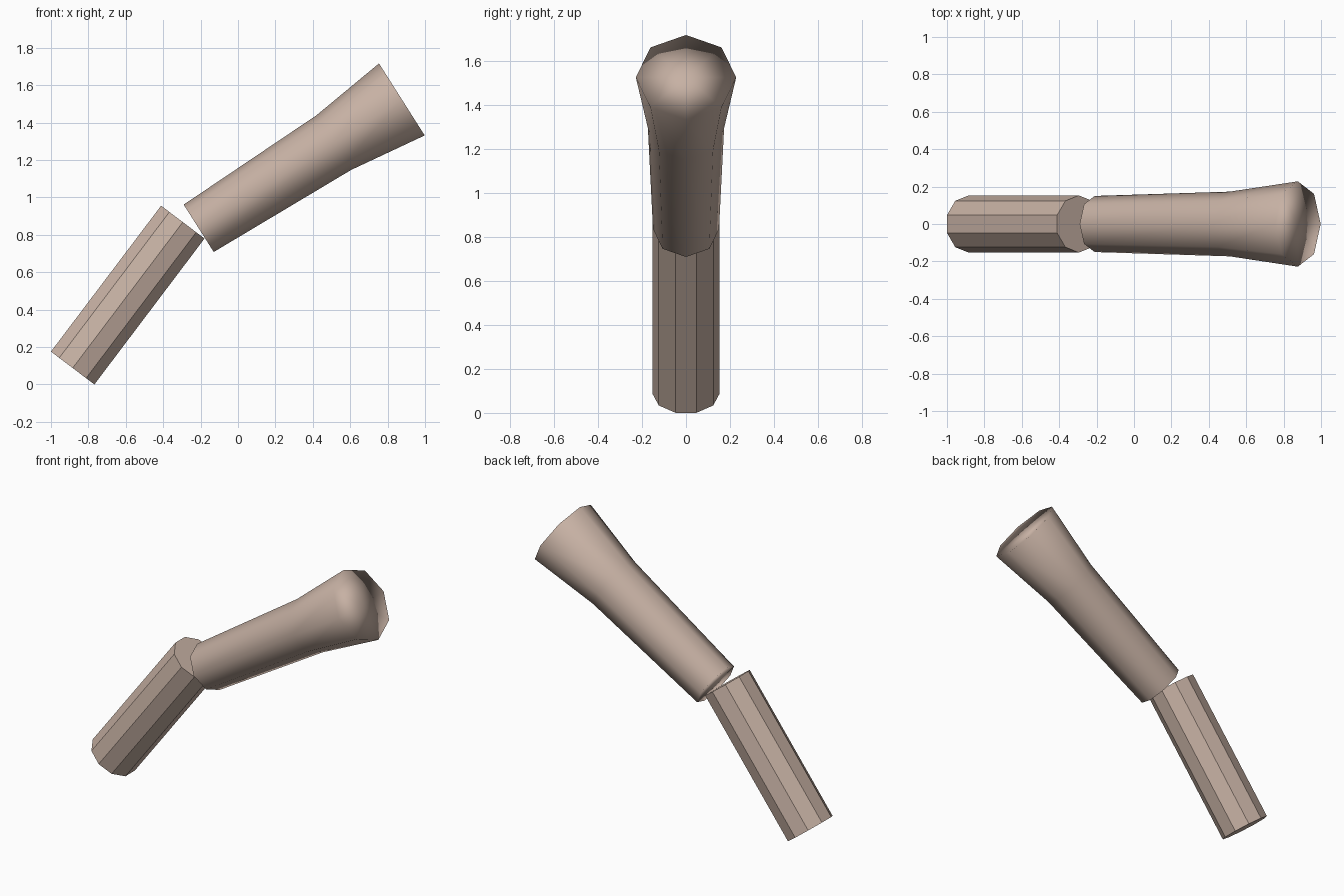
import bpy, bmesh
from math import sin, cos, pi
from mathutils import Vector

if "Cube" in bpy.data.objects:
    bpy.data.objects.remove(bpy.data.objects["Cube"], do_unlink=True)

clay = bpy.data.materials.new("warm_beige")
clay.use_nodes = True
colour = (0.57, 0.44, 0.37, 1)
clay.diffuse_color = colour
clay.node_tree.nodes["Principled BSDF"].inputs["Base Color"].default_value = colour


def tube(name, rings, sides, turn, smooth):
    """Loft (x, z, radius) rings lying along a straight axis, with fan caps."""
    centres = [Vector((x, 0, z)) for x, z, r in rings]
    axis = (centres[-1] - centres[0]).normalized()
    side = Vector((0, 1, 0))
    up = axis.cross(side)
    bm = bmesh.new()
    loops = []
    for c, (x, z, r) in zip(centres, rings):
        angles = [turn + 2 * pi * i / sides for i in range(sides)]
        loops.append([bm.verts.new(c + r * (up * cos(a) + side * sin(a))) for a in angles])
    for a, b in zip(loops, loops[1:]):
        for i in range(sides):
            j = (i + 1) % sides
            bm.faces.new((a[i], a[j], b[j], b[i]))
    for c, loop in ((centres[0], loops[0]), (centres[-1], loops[-1])):
        if smooth:
            hub = bm.verts.new(c)
            for i in range(sides):
                bm.faces.new((loop[i], loop[(i + 1) % sides], hub))
        else:
            bm.faces.new(loop)
    bmesh.ops.recalc_face_normals(bm, faces=bm.faces[:])
    for f in bm.faces:
        f.smooth = smooth
    mesh = bpy.data.meshes.new(name)
    bm.to_mesh(mesh)
    bm.free()
    mesh.materials.append(clay)
    obj = bpy.data.objects.new(name, mesh)
    bpy.context.collection.objects.link(obj)
    if smooth:
        # Soft shading that carries over the end caps
        mod = obj.modifiers.new("soft_normals", "WEIGHTED_NORMAL")
        mod.mode = "FACE_AREA"
        mod.weight = 50
    return obj


# Straight faceted lower segment
tube("lower_segment", [(-0.884, 0.088, 0.153), (-0.295, 0.868, 0.153)], 10, pi / 2, False)

# Smooth upper segment flaring towards its far end
tube("upper_segment", [(-0.21, 0.835, 0.15), (0.512, 1.293, 0.173), (0.876, 1.524, 0.228)],
     8, 0, True)
